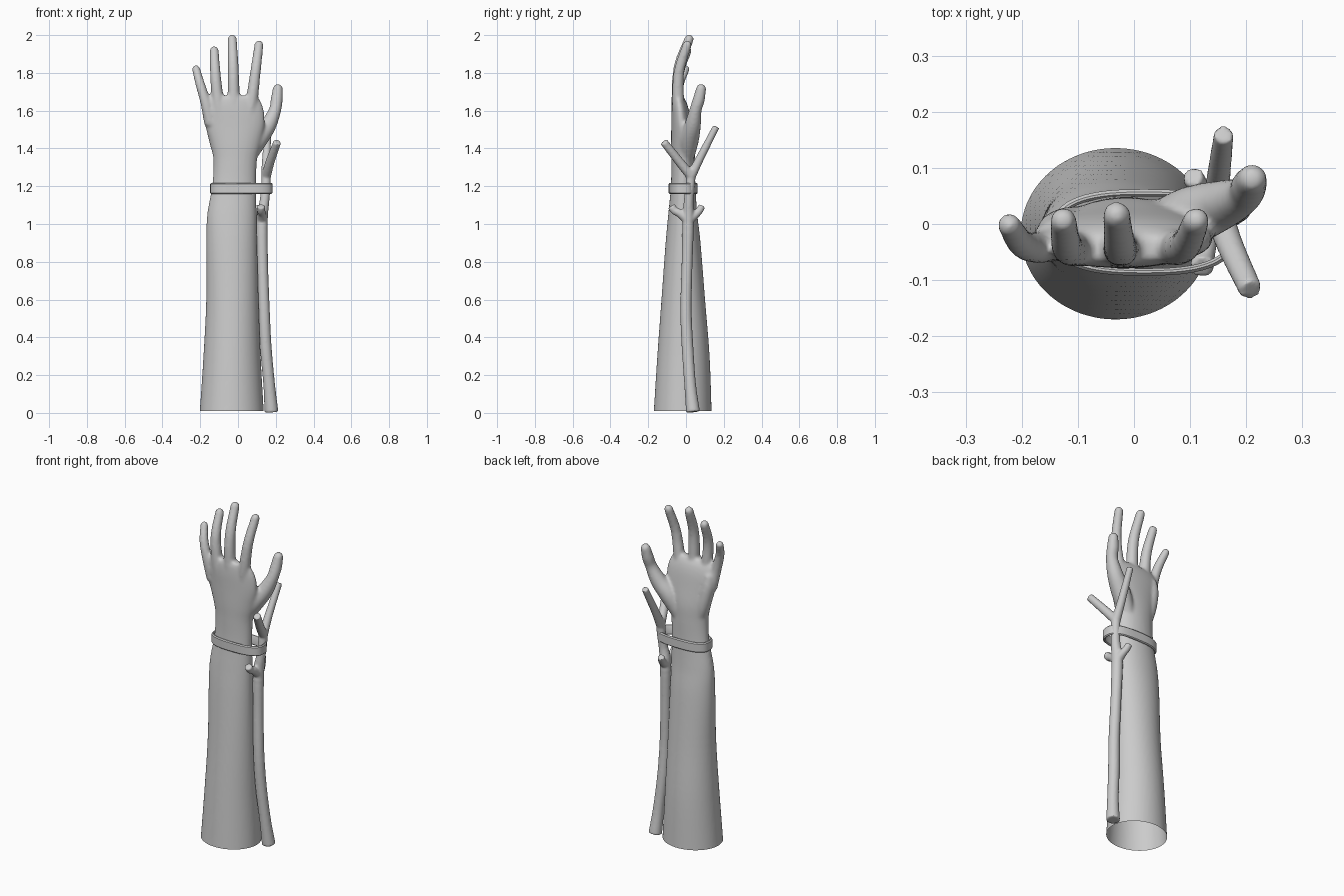
import bpy, bmesh, math
from mathutils import Vector

if "Cube" in bpy.data.objects:
    bpy.data.objects.remove(bpy.data.objects["Cube"])


def loft(bm, rings):
    """Skin a list of equal-length point rings and cap both ends."""
    rows = [[bm.verts.new(p) for p in r] for r in rings]
    n = len(rows[0])
    for a, b in zip(rows, rows[1:]):
        for i in range(n):
            j = (i + 1) % n
            bm.faces.new((a[i], a[j], b[j], b[i]))
    bm.faces.new(rows[0][::-1])
    bm.faces.new(rows[-1])


def refine(keys, steps=6):
    """Catmull-Rom interpolation of tuples."""
    k = [Vector(p) for p in keys]
    k = [k[0] * 2 - k[1]] + k + [k[-1] * 2 - k[-2]]
    out = []
    for a, b, c, d in zip(k, k[1:], k[2:], k[3:]):
        for s in range(steps):
            t = s / steps
            out.append(0.5 * (2 * b + (c - a) * t + (2 * a - 5 * b + 4 * c - d) * t * t
                              + (3 * b - a - 3 * c + d) * t ** 3))
    return out + [k[-2]]


def tube(bm, keys, round_tip=False, n=20):
    """Tapered tube through (x, y, z, radius) keys."""
    pts = refine(keys)
    rings = []
    for i, p in enumerate(pts):
        d = (pts[min(i + 1, len(pts) - 1)] - pts[max(i - 1, 0)]).to_3d()
        q = d.to_track_quat('Z', 'Y')
        rings.append([p.to_3d() + q @ Vector((math.cos(2 * math.pi * k / n), math.sin(2 * math.pi * k / n), 0)) * p[3]
                      for k in range(n)])
    loft(bm, rings)
    if round_tip:
        g = bmesh.ops.create_uvsphere(bm, u_segments=20, v_segments=12, radius=pts[-1][3])
        bmesh.ops.translate(bm, verts=g['verts'], vec=pts[-1].to_3d())


def make(name, bm):
    bmesh.ops.recalc_face_normals(bm, faces=bm.faces)
    me = bpy.data.meshes.new(name)
    bm.to_mesh(me)
    bm.free()
    ob = bpy.data.objects.new(name, me)
    bpy.context.collection.objects.link(ob)
    bpy.context.view_layer.objects.active = ob
    return ob


def fuse(ob, voxel, iterations):
    """Merge overlapping volumes into one smooth skin."""
    m = ob.modifiers.new("fuse", 'REMESH')
    m.mode, m.voxel_size = 'VOXEL', voxel
    s = ob.modifiers.new("soften", 'SMOOTH')
    s.factor, s.iterations = 0.5, iterations
    for mod in ("fuse", "soften"):
        bpy.ops.object.modifier_apply(modifier=mod)
    ob.data.polygons.foreach_set("use_smooth", [True] * len(ob.data.polygons))


# forearm and palm: z, x min, x max, y min, y max
sections = [
    (-0.06, -.208, .14, -.175, .14), (0.0, -.203, .137, -.171, .136), (0.3, -.183, .12, -.152, .125),
    (0.6, -.168, .109, -.13, .101), (0.9, -.168, .101, -.108, .077), (1.05, -.163, .098, -.094, .06),
    (1.2, -.137, .096, -.08, .05), (1.33, -.13, .1, -.078, .048), (1.42, -.146, .12, -.079, .045),
    (1.52, -.173, .14, -.078, .03), (1.6, -.188, .137, -.078, .016), (1.65, -.178, .12, -.075, 0.0),
    (1.68, -.15, .1, -.068, -.02)]
bm = bmesh.new()
N = 48
rings = []
for z, x0, x1, y0, y1 in refine(sections):
    rings.append([((x0 + x1) / 2 + (x1 - x0) / 2 * math.cos(2 * math.pi * k / N),
                   (y0 + y1) / 2 + (y1 - y0) / 2 * math.sin(2 * math.pi * k / N), z) for k in range(N)])
loft(bm, rings)
# fingers: little, ring, middle, index
for base, knuckle, mid, tip, r in [
    ((-.145, -.03, 1.53), (-.17, -.042, 1.64), (-.2, -.035, 1.74), (-.222, -.002, 1.82), .025),
    ((-.09, -.035, 1.55), (-.108, -.044, 1.67), (-.12, -.038, 1.8), (-.126, .006, 1.918), .028),
    ((-.02, -.035, 1.56), (-.023, -.044, 1.69), (-.026, -.034, 1.84), (-.031, .016, 1.978), .029),
    ((.055, -.03, 1.54), (.075, -.042, 1.67), (.093, -.036, 1.81), (.111, .006, 1.948), .028)]:
    tube(bm, [(*base, r * 1.35), (*knuckle, r * 1.15), (*mid, r), (*tip, r * .86)], True)
# thumb and the two pads of the palm
tube(bm, [(.045, 0, 1.34, .04), (.1, .015, 1.44, .052), (.158, .035, 1.52, .044), (.195, .05, 1.6, .033),
          (.205, .068, 1.66, .032), (.211, .08, 1.715, .027)], True)
tube(bm, [(-.085, -.01, 1.34, .035), (-.11, -.008, 1.43, .04), (-.135, -.015, 1.54, .038),
          (-.14, -.02, 1.6, .03)], True)
arm = make("arm", bm)
fuse(arm, 0.008, 7)
# open cut at the elbow end
bm = bmesh.new()
bm.from_mesh(arm.data)
bmesh.ops.bisect_plane(bm, geom=bm.verts[:] + bm.edges[:] + bm.faces[:], plane_co=(0, 0, .01),
                       plane_no=(0, 0, -1), clear_outer=True)
bm.to_mesh(arm.data)
bm.free()

# branch: trunk, two stubs, two prongs
bm = bmesh.new()
tube(bm, [(.177, .037, .005, .037), (.165, .022, .15, .031), (.147, .008, .35, .031), (.138, 0, .55, .03),
          (.13, .006, .8, .029), (.127, .012, 1.02, .031), (.14, .014, 1.12, .026), (.147, .022, 1.2, .025),
          (.15, .028, 1.29, .025)])
for keys in [
    [(.127, .012, 1.02, .028), (.126, -.03, 1.055, .023), (.123, -.06, 1.07, .021), (.122, -.078, 1.095, .022)],
    [(.127, .012, 1.02, .028), (.12, .05, 1.05, .022), (.112, .07, 1.07, .02), (.105, .085, 1.095, .019)],
    [(.148, .03, 1.25, .026), (.17, -.035, 1.33, .024), (.208, -.118, 1.435, .021)],
    [(.148, .025, 1.25, .026), (.15, .075, 1.35, .022), (.16, .16, 1.515, .018)]]:
    tube(bm, keys)
branch = make("branch", bm)
fuse(branch, 0.006, 4)

# strap tying the branch to the wrist
bm = bmesh.new()
M = 64
profile = [(0, 1.165), (.004, 1.16), (.008, 1.16), (.013, 1.165), (.013, 1.212), (.008, 1.218), (.004, 1.218), (0, 1.212)]
rows = []
for k in range(M):
    c, s = math.cos(2 * math.pi * k / M), math.sin(2 * math.pi * k / M)
    u, v = math.copysign(abs(c) ** .75, c), math.copysign(abs(s) ** .75, s)
    rows.append([bm.verts.new((.018 + (.152 + o) * u, -.015 + (.064 + o) * v, z)) for o, z in profile])
for k in range(M):
    a, b = rows[k], rows[(k + 1) % M]
    for i in range(8):
        j = (i + 1) % 8
        bm.faces.new((a[i], b[i], b[j], a[j]))
strap = make("wrist_strap", bm)
strap.select_set(True)
bpy.ops.object.shade_smooth_by_angle(angle=math.radians(35))
